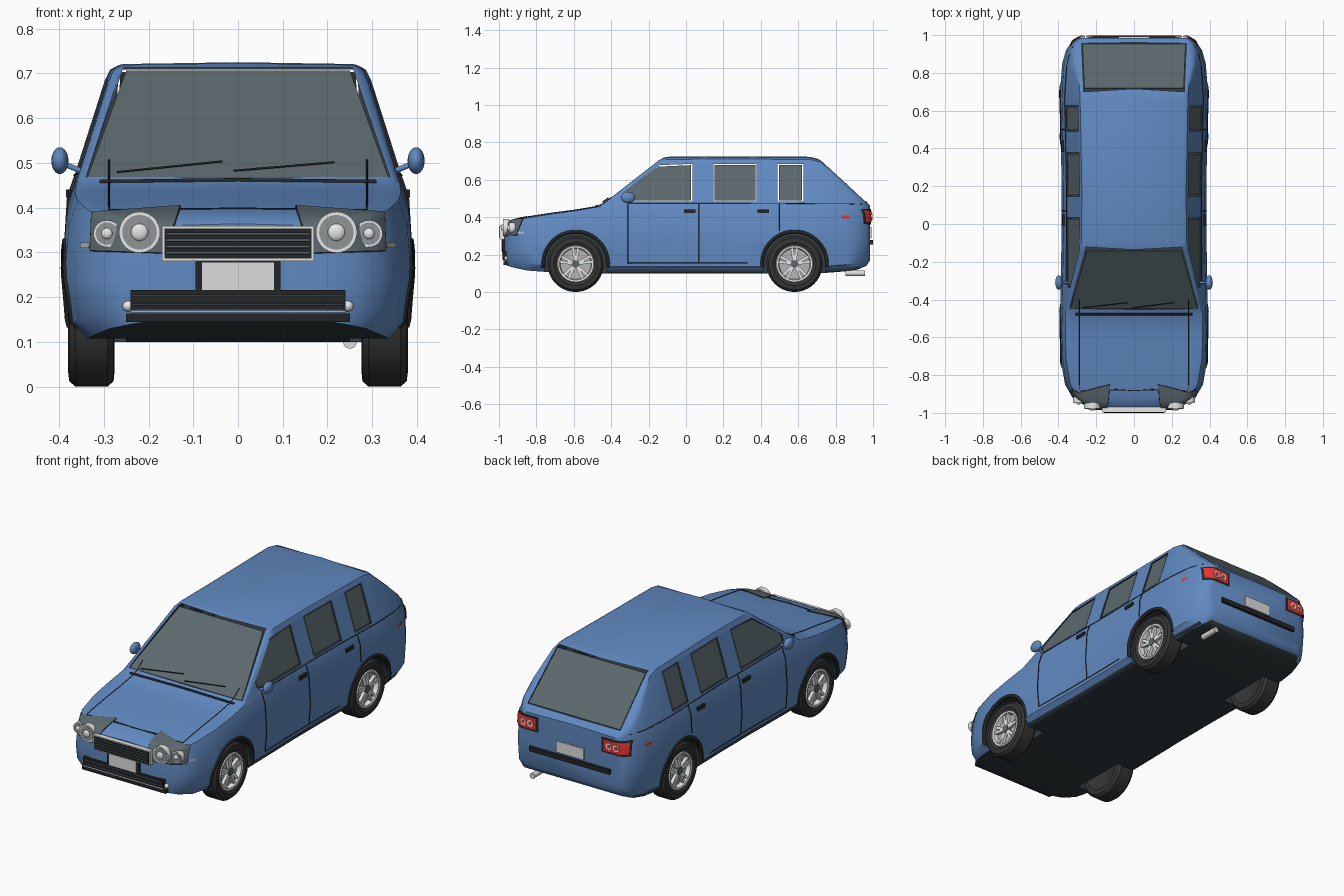
import bpy, bmesh, math
from mathutils import Vector, Matrix, Euler
from mathutils.bvhtree import BVHTree

if "Cube" in bpy.data.objects:
    bpy.data.objects.remove(bpy.data.objects["Cube"])


def material(name, r, g, b):
    m = bpy.data.materials.new(name)
    m.use_nodes = True
    m.diffuse_color = (r, g, b, 1)
    m.node_tree.nodes["Principled BSDF"].inputs["Base Color"].default_value = (r, g, b, 1)
    return m


BLUE = material("blue paint", .12, .255, .54)
DARK = material("underbody dark", .034, .045, .05)
BLACK = material("black trim", .017, .018, .02)
TYRE = material("tyre rubber", .035, .035, .035)
GLASS = material("tinted glass", .105, .14, .155)
SILVER = material("silver", .8, .8, .8)
LIGHT = material("light alloy", .45, .46, .47)
GREY = material("lens grey", .28, .3, .31)
PLATE = material("plate grey", .73, .73, .74)
RED = material("lamp red", .8, .035, .03)


def smooth(ob, angle=35):
    bpy.ops.object.select_all(action='DESELECT')
    ob.select_set(True)
    bpy.context.view_layer.objects.active = ob
    bpy.ops.object.shade_smooth_by_angle(angle=math.radians(angle))


def finish(bm, name, mats, mirror=False, soft=True):
    bmesh.ops.recalc_face_normals(bm, faces=bm.faces)
    me = bpy.data.meshes.new(name)
    bm.to_mesh(me)
    bm.free()
    for m in mats:
        me.materials.append(m)
    ob = bpy.data.objects.new(name, me)
    bpy.context.collection.objects.link(ob)
    if soft:
        smooth(ob)
    if mirror:
        ob.modifiers.new("Mirror", 'MIRROR').use_mirror_merge = False
    return ob


def prim(name, mat, kind, loc, size, rot=(0, 0, 0), mirror=False):
    bm = bmesh.new()
    mx = Matrix.LocRotScale(Vector(loc), Euler(rot), Vector(size))
    if kind == 'box':
        bmesh.ops.create_cube(bm, size=1, matrix=mx)
    elif kind == 'ball':
        bmesh.ops.create_uvsphere(bm, u_segments=20, v_segments=12, radius=1, matrix=mx)
    else:
        bmesh.ops.create_cone(bm, cap_ends=True, segments=32, radius1=1, radius2=1, depth=1, matrix=mx)
    return finish(bm, name, [mat], mirror)


def prism(name, pts, offset, mats, mirror=False, index=0):
    """Polygon extruded by an offset vector."""
    bm = bmesh.new()
    face = bm.faces.new([bm.verts.new(p) for p in pts])
    ext = bmesh.ops.extrude_face_region(bm, geom=[face], use_keep_orig=True)
    moved = [v for v in ext["geom"] if isinstance(v, bmesh.types.BMVert)]
    bmesh.ops.translate(bm, verts=moved, vec=offset)
    for f in bm.faces:
        f.material_index = index
    return finish(bm, name, mats, mirror, soft=False)


def tube(name, pts, r, mat, mirror=False):
    cu = bpy.data.curves.new(name, 'CURVE')
    cu.dimensions, cu.bevel_depth, cu.bevel_resolution, cu.use_fill_caps = '3D', r, 1, True
    for s in ((1, -1) if mirror else (1,)):
        sp = cu.splines.new('POLY')
        sp.points.add(len(pts) - 1)
        for q, p in zip(sp.points, pts):
            q.co = (p[0] * s, p[1], p[2], 1)
    cu.materials.append(mat)
    bpy.context.collection.objects.link(bpy.data.objects.new(name, cu))


# Body shell: stations of (y, half width, bottom, belt, top)
STATIONS = [(-.97, .20, .15, .345, .36), (-.955, .27, .14, .355, .372), (-.92, .325, .13, .37, .385),
            (-.85, .365, .115, .388, .40), (-.72, .388, .105, .41, .42), (-.59, .393, .10, .43, .437),
            (-.46, .39, .10, .452, .459), (-.14, .385, .10, .475, .708), (-.10, .383, .10, .475, .719),
            (.20, .383, .10, .475, .721), (.66, .392, .10, .475, .719), (.72, .39, .10, .474, .704),
            (.85, .38, .11, .472, .585), (.92, .36, .12, .47, .52), (.965, .33, .14, .465, .478),
            (.985, .30, .17, .445, .455)]


def section(y, w, zb, zs, zr):
    drop = min(.034, .35 * (zr - zs))
    z6 = zr - drop
    x6 = .93 * w - .32 * (z6 - zs)
    half = [(0, zb), (.88 * w, zb), (.975 * w, zb + .036), (w, zb + .45 * (zs - zb)), (.975 * w, zs - .05),
            (.93 * w, zs), (x6, z6), (x6 - .012, zr - .3 * drop), (x6 - .032, zr), (0, zr + .004)]
    return [(x, y, z) for x, z in half] + [(-x, y, z) for x, z in half[-2:0:-1]]


bm = bmesh.new()
rings = [[bm.verts.new(p) for p in section(*s)] for s in STATIONS]
for a, b in zip(rings, rings[1:]):
    for i in range(len(a)):
        j = (i + 1) % len(a)
        bm.faces.new((a[i], a[j], b[j], b[i]))
bm.faces.new(rings[0])
bm.faces.new(rings[-1])
bmesh.ops.recalc_face_normals(bm, faces=bm.faces)
tree = BVHTree.FromBMesh(bm)
body = finish(bm, "body_shell", [BLUE, DARK], soft=False)


def proj(axis, u, v, lift=0.0):
    """Point on the uncut shell seen from the Side, Front, Back or Top."""
    o, d = {'S': ((.6, u, v), (-1, 0, 0)), 'F': ((u, -1.1, v), (0, 1, 0)),
            'B': ((u, 1.1, v), (0, -1, 0)), 'T': ((u, v, 1), (0, 0, -1))}[axis]
    p, n, *_ = tree.ray_cast(Vector(o), Vector(d))
    if p is None:
        p, n, *_ = tree.find_nearest(Vector(o))
    return p + n * lift


def seam(name, axis, pts, r=.0025, mat=BLACK):
    path = [proj(axis, *Vector(a).lerp(Vector(b), t / 12), .001)
            for a, b in zip(pts, pts[1:]) for t in range(13)]
    tube(name, path, r, mat, True)


def patch(name, axis, quad, mat, lift=.004, n=12):
    """Four-cornered plate wrapped onto the shell."""
    a, b, c, d = [Vector(q) for q in quad]
    bm = bmesh.new()
    grid = [[bm.verts.new(proj(axis, *a.lerp(b, i / n).lerp(d.lerp(c, i / n), j / n), lift))
             for j in range(n + 1)] for i in range(n + 1)]
    for i in range(n):
        for j in range(n):
            bm.faces.new((grid[i][j], grid[i + 1][j], grid[i + 1][j + 1], grid[i][j + 1]))
    finish(bm, name, [mat], True)


# Openings: cabin, side windows, wheel wells
WINDOWS = {"front_door_window": [(-.335, .50), (-.335, .53), (-.145, .678), (.034, .685), (.034, .485), (-.315, .485)],
           "rear_door_window": [(.146, .485), (.146, .685), (.378, .685), (.378, .485)],
           "cargo_window": [(.49, .485), (.49, .685), (.627, .685), (.627, .485)]}
AXLES = {"front": -.59, "rear": .58}


def trapezoid(y, wb, zb, wt, zt):
    return [(-wb, y, zb), (wb, y, zb), (wt, y, zt), (-wt, y, zt)]


paint = [BLUE, DARK]
cutters = [prism("cabin_cutter", trapezoid(-.6, .34, .468, .256, .713), (0, 1.24, 0), paint, index=1),
           prism("rear_cutter", trapezoid(.55, .277, .486, .267, .709), (0, .6, 0), paint, index=1)]
for name, pts in WINDOWS.items():
    cutters.append(prism(name + "_cutter", [(-.6, y, z) for y, z in pts], (1.2, 0, 0), paint, index=1))
for y in AXLES.values():
    for x in (.25, -.55):
        circle = [(x, y + .168 * math.cos(k * math.tau / 40), .15 + .168 * math.sin(k * math.tau / 40))
                  for k in range(40)]
        cutters.append(prism("well_cutter", circle, (.3, 0, 0), paint, index=1))
for c in cutters:
    mod = body.modifiers.new("Cut", 'BOOLEAN')
    mod.object, mod.operation, mod.solver = c, 'DIFFERENCE', 'EXACT'
    bpy.context.view_layer.objects.active = body
    bpy.ops.object.modifier_apply(modifier=mod.name)
    bpy.data.objects.remove(c)
for f in body.data.polygons:
    if f.normal.z < -.75 and f.center.z < .2:
        f.material_index = 1
smooth(body)

# Glass, slightly smaller than its openings
for name, pts in WINDOWS.items():
    mid = sum((Vector(p) for p in pts), Vector((0, 0))) / len(pts)
    inner = [Vector(p) + Vector((math.copysign(.007, mid.x - p[0]), math.copysign(.006, mid.y - p[1]))) for p in pts]
    prism(name, [proj('S', p.x, p.y, -.003) for p in inner], (-.006, 0, 0), [GLASS], mirror=True)


def screen(name, axis, wb, zb, wt, zt, inward):
    (x0, y0, z0), (x1, y1, z1) = [proj(axis, x, z) for x, z in ((wb, zb), (wt, zt))]
    prism(name, [(-x0, y0, z0), (x0, y0, z0), (x1, y1, z1), (-x1, y1, z1)], (0, inward, -.003), [GLASS])


screen("windshield", 'F', .336, .469, .25, .706, .006)
screen("rear_window", 'B', .273, .489, .263, .703, -.006)
for name, a, b in (("left_wiper", (-.01, .478), (.215, .497)), ("right_wiper", (-.27, .475), (-.035, .499))):
    tube(name, [proj('F', *a, .006), proj('F', *b, .006)], .0025, BLACK)

# Panel seams, belt line and sill strips
seam("front_door_seam", 'S', [(-.31, .47), (-.31, .155), (.33, .155)])
seam("middle_door_seam", 'S', [(.07, .47), (.07, .155)])
seam("rear_door_seam", 'S', [(.5, .47), (.5, .33)])
seam("belt_line", 'S', [(-.31, .475), (.3, .475), (.94, .47)], .002)
seam("hood_seam", 'T', [(.288, -.4), (.288, -.88), (0, -.88)], .002)
seam("nose_seam", 'F', [(.155, .362), (.135, .397), (0, .397)], .002)
seam("cowl_strip", 'T', [(0, -.478), (.31, -.478)], .006)
seam("sill_strip", 'S', [(-.42, .108), (.41, .108)], .007, DARK)
seam("rear_sill_strip", 'S', [(.75, .112), (.85, .118), (.92, .13)], .007, DARK)
for y in (.02, .413):
    prim("door_handle", BLACK, 'box', proj('S', y, .432), (.018, .062, .018), mirror=True)

# Side mirrors and markers
prim("side_mirror", BLUE, 'ball', (.398, -.31, .505), (.019, .038, .03), mirror=True)
tube("mirror_arm", [(.35, -.31, .482), (.395, -.31, .5)], .007, BLUE, True)
patch("front_marker", 'S', [(-.9, .31), (-.865, .31), (-.865, .322), (-.9, .322)], LIGHT, n=2)
patch("rear_marker", 'S', [(.83, .393), (.872, .393), (.872, .408), (.83, .408)], RED, n=2)

# Front lamps, grille, plate and lower intake
patch("lamp_housing", 'F', [(.165, .3), (.328, .305), (.325, .388), (.13, .402)], GLASS)
seam("lamp_outline", 'F', [(.165, .3), (.328, .305), (.325, .388), (.13, .402), (.165, .3)], .003)
for name, x, z, r in (("main_lamp", .22, .345, .046), ("corner_lamp", .293, .342, .03)):
    y = proj('F', x, z).y
    for part, mat, k, dep in (("ring", SILVER, 1, .03), ("lens", GREY, .84, .034)):
        prim(name + "_" + part, mat, 'disc', (x, y, z), (r * k, r * k, dep), (math.pi / 2, 0, 0), True)
    prim(name + "_bulb", SILVER, 'ball', (x, y - .016, z), (r * .42, .009, r * .42), mirror=True)
prim("grille_frame", SILVER, 'box', (0, -.98, .32), (.34, .03, .078))
prim("grille_core", BLACK, 'box', (0, -.982, .32), (.328, .03, .068))
for k in range(4):
    z = .299 + k * .014
    tube("grille_slat", [(-.16, -.997, z), (.16, -.997, z)], .003, GLASS)
prim("front_plate_holder", BLACK, 'box', (0, -.973, .248), (.19, .02, .075))
prim("front_plate", PLATE, 'box', (0, -.975, .247), (.16, .022, .062))
prim("lower_intake", BLACK, 'box', (0, -.965, .194), (.48, .034, .044))
prim("intake_trim", LIGHT, 'box', (0, -.962, .168), (.48, .034, .005))
prim("lower_bar", BLACK, 'box', (0, -.958, .154), (.5, .034, .02))
for z in (.183, .203):
    tube("intake_slat", [(-.235, -.982, z), (.235, -.982, z)], .002, GLASS)
prim("fog_lamp", SILVER, 'ball', (.245, -.96, .18), (.013, .012, .012), mirror=True)

# Tail lamps, rear plate, bumper strip, exhaust
patch("tail_lamp_housing", 'B', [(.188, .362), (.336, .362), (.336, .444), (.188, .444)], BLACK, .004)
patch("tail_lamp", 'B', [(.203, .373), (.328, .373), (.328, .433), (.203, .433)], RED, .008)
for x in (.235, .277):
    y = proj('B', x, .403).y + .007
    for r, mat, dep in ((.018, SILVER, .008), (.01, RED, .011)):
        prim("reverse_lamp", mat, 'disc', (x, y, .403), (r, r, dep), (math.pi / 2, 0, 0), True)
prim("rear_plate", PLATE, 'box', (0, .985, .318), (.165, .014, .06))
prim("rear_bumper_strip", BLACK, 'box', (0, .984, .266), (.48, .03, .025))
prim("exhaust_pipe", PLATE, 'disc', (.25, .904, .1), (.015, .015, .104), (math.pi / 2, 0, 0))


# Wheels and arch trims
def lathe(name, profile, y, mat, seg=40):
    bm = bmesh.new()
    vs = [bm.verts.new((x, y, .15 + r)) for x, r in profile]
    es = [bm.edges.new(e) for e in zip(vs, vs[1:])]
    bmesh.ops.spin(bm, geom=vs + es, cent=(0, y, .15), axis=(1, 0, 0), angle=math.tau, steps=seg)
    bmesh.ops.remove_doubles(bm, verts=bm.verts, dist=.0002)
    finish(bm, name, [mat], True)


for end, y in AXLES.items():
    lathe(end + "_tyre", [(.30, 0), (.29, .095), (.276, .115), (.278, .138), (.292, .15), (.363, .15),
                          (.377, .138), (.38, .115), (.368, .094), (.335, .09)], y, TYRE)
    lathe(end + "_rim", [(.37, .1), (.376, .096), (.374, .086), (.35, .082)], y, SILVER)
    lathe(end + "_wheel_dish", [(.35, .088), (.346, 0)], y, LIGHT)
    bm = bmesh.new()
    for k in range(5):
        for side in (-.17, .17):
            turn = Matrix.Rotation(k * math.tau / 5 + side, 4, 'X')
            bmesh.ops.create_cube(bm, size=1, matrix=Matrix.Translation((.36, y, .15)) @ turn
                                  @ Matrix.LocRotScale(Vector((0, 0, .052)), None, Vector((.016, .015, .072))))
    finish(bm, end + "_spokes", [SILVER], True)
    prim(end + "_hub", GLASS, 'disc', (.36, y, .15), (.02, .02, .024), (0, math.pi / 2, 0), True)
    arc = [math.radians(a) for a in range(-6, 187, 6)]
    tube(end + "_arch_trim", [proj('S', y + .174 * math.cos(a), .15 + .174 * math.sin(a), -.004) for a in arc],
         .011, BLACK, True)
